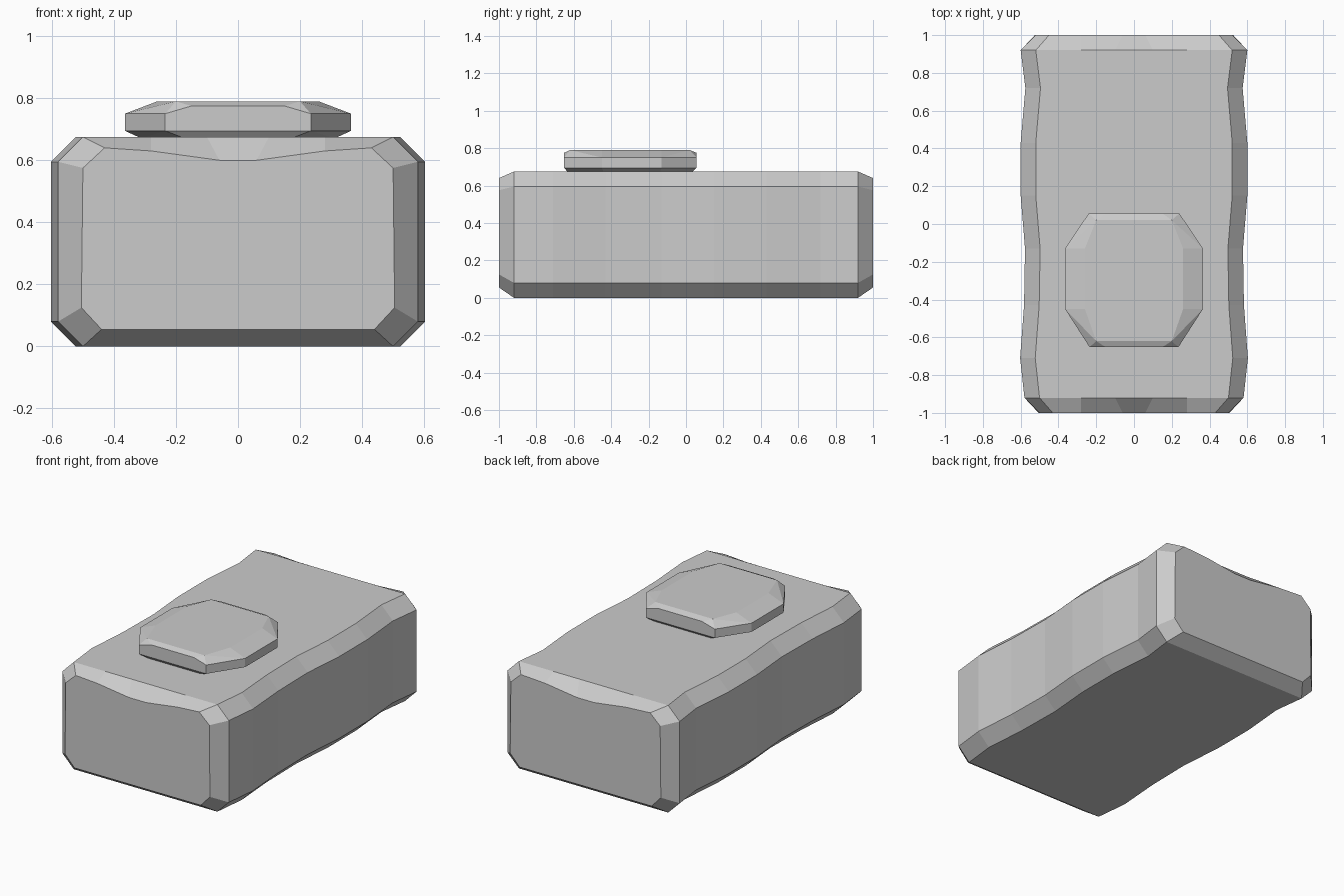
import bpy, bmesh, math

if "Cube" in bpy.data.objects:
    bpy.data.objects.remove(bpy.data.objects["Cube"])


def finish(bm, name):
    """Clean up coplanar faces and turn the bmesh into a flat-shaded object."""
    bmesh.ops.dissolve_limit(bm, angle_limit=math.radians(0.3),
                             verts=bm.verts[:], edges=bm.edges[:])
    bmesh.ops.recalc_face_normals(bm, faces=bm.faces[:])
    mesh = bpy.data.meshes.new(name)
    bm.to_mesh(mesh)
    bm.free()
    obj = bpy.data.objects.new(name, mesh)
    bpy.context.collection.objects.link(obj)
    return obj


def section(half):
    """Closed section from its right half (bottom to top)."""
    return half + [(-x, z) for x, z in reversed(half)]


def middle(w):
    """Chamfered cross-section of half width w."""
    return section([(w - .08, 0), (w, .08), (w, .595), (w - .08, .675),
                    (.28, .675), (.10, .675)])


def end(d):
    """End face outline with a worn dip along its top edge."""
    return section([(.44 + d, .055), (.505 + d, .125), (.50 + d, .575),
                    (.43 + d, .64), (.28, .63), (.06, .60)])


# Block body: sections lofted along y with gently uneven sides
widths = [(-.92, .58), (-.71, .603), (-.43, .582), (-.13, .577),
          (.15, .60), (.43, .60), (.72, .575), (.92, .60)]
rings = [(-1.0, end(0))] + [(y, middle(w)) for y, w in widths] + [(1.0, end(.02))]

bm = bmesh.new()
loops = [[bm.verts.new((x, y, z)) for x, z in pts] for y, pts in rings]
for a, b in zip(loops, loops[1:]):
    n = len(a)
    for i in range(n):
        j = (i + 1) % n
        bm.faces.new((a[i], a[j], b[j], b[i]))
bm.faces.new(loops[0])
bm.faces.new(list(reversed(loops[-1])))
finish(bm, "stone_block")

# Raised pad on top: chamfered convex slab
half_points = [
    # underside
    (.17, -.63, .67), (.31, -.44, .67), (.31, -.14, .67), (.19, .03, .67),
    # lower and upper rim
    (.235, -.652, .695), (.365, -.45, .695), (.365, -.13, .695), (.24, .056, .695),
    (.235, -.652, .75), (.365, -.45, .75), (.365, -.13, .75), (.24, .056, .75),
    # rounded shoulder at front and back
    (.15, -.652, .775), (.15, .056, .775),
    # top
    (.20, -.62, .79), (.26, -.45, .79), (.26, -.13, .79), (.20, .02, .79),
]
bm = bmesh.new()
for x, y, z in half_points:
    for s in (1, -1):
        bm.verts.new((s * x, y, z))
hull = bmesh.ops.convex_hull(bm, input=bm.verts[:])
loose = [v for v in bm.verts if not v.link_faces]
bmesh.ops.delete(bm, geom=loose, context='VERTS')
finish(bm, "raised_pad")
